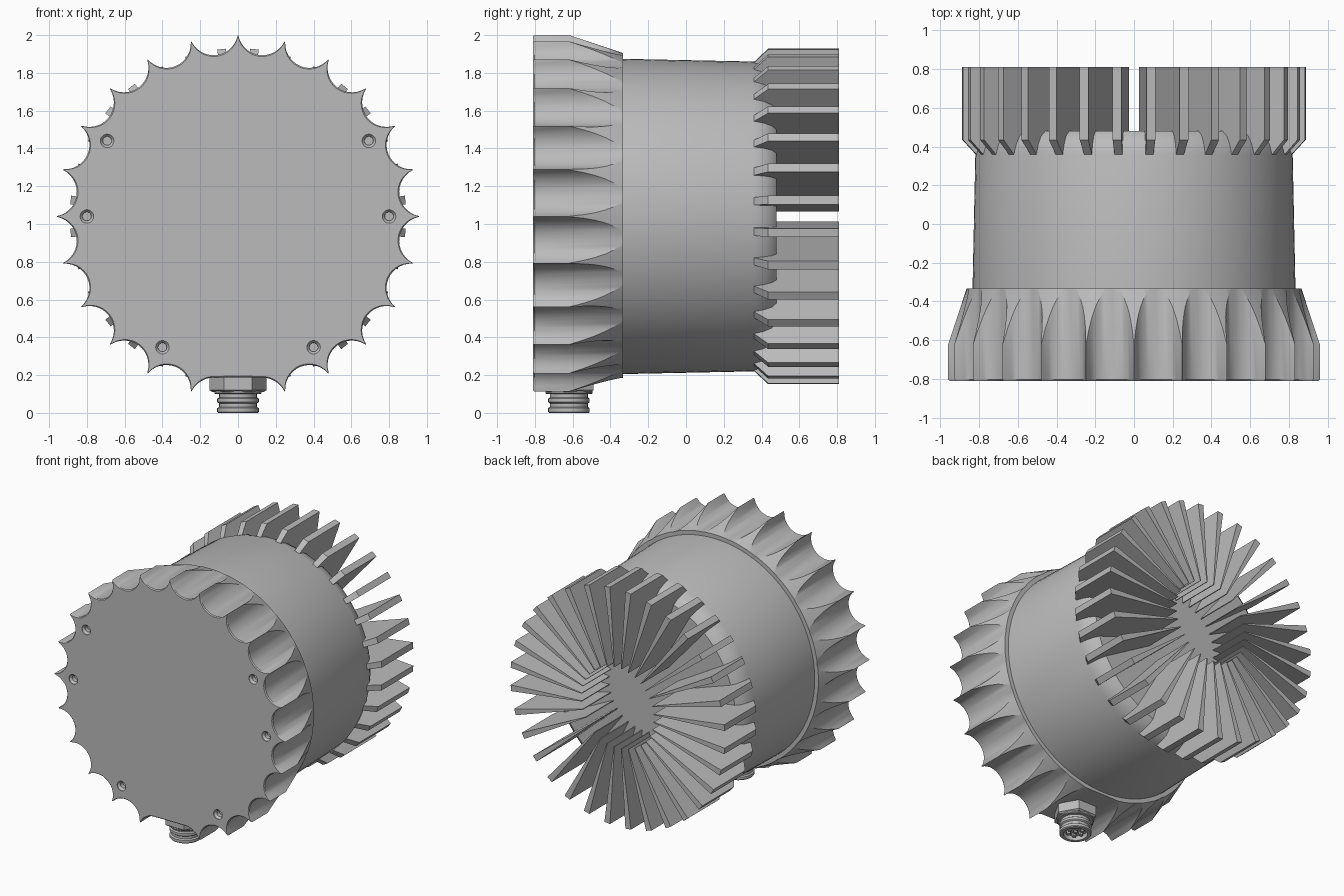
import bpy, bmesh
from math import sin, cos, pi, radians, sqrt
from mathutils import Vector, Matrix

if "Cube" in bpy.data.objects:
    bpy.data.objects.remove(bpy.data.objects["Cube"])

CZ = 1.04          # height of the main axis
TEETH = 24
FINS = 32

metal = bpy.data.materials.new("grey_metal")
metal.use_nodes = True
metal.diffuse_color = (0.5, 0.5, 0.5, 1)
metal.node_tree.nodes["Principled BSDF"].inputs["Base Color"].default_value = (0.5, 0.5, 0.5, 1)


def main_axis(r, a, h):
    return Vector((r * cos(a), h, CZ + r * sin(a)))


def plug_axis(r, a, h):
    return Vector((r * cos(a), -0.62 + r * sin(a), h))


def finish(name, bm, smooth=True):
    bmesh.ops.remove_doubles(bm, verts=bm.verts, dist=1e-5)
    bmesh.ops.recalc_face_normals(bm, faces=bm.faces)
    mesh = bpy.data.meshes.new(name)
    bm.to_mesh(mesh)
    bm.free()
    mesh.materials.append(metal)
    obj = bpy.data.objects.new(name, mesh)
    bpy.context.collection.objects.link(obj)
    if smooth:
        bpy.ops.object.select_all(action='DESELECT')
        obj.select_set(True)
        bpy.context.view_layer.objects.active = obj
        bpy.ops.object.shade_smooth_by_angle(angle=radians(30))
    return obj


def loft(bm, angles, column, place):
    """Skin columns of (radius, height) points around an axis and cap both ends."""
    cols = [[bm.verts.new(place(r, a, h)) for r, h in column(a)] for a in angles]
    for c, d in zip(cols, cols[1:] + cols[:1]):
        for i in range(len(c) - 1):
            bm.faces.new((c[i], c[i + 1], d[i + 1], d[i]))
    bm.faces.new([c[0] for c in cols])
    bm.faces.new([c[-1] for c in cols])


def lathe(name, profile, segments, place):
    bm = bmesh.new()
    loft(bm, [2 * pi * i / segments for i in range(segments)], lambda a: profile, place)
    return finish(name, bm)


# Scalloped front ring: straight round flutes that run out on a cone
STEP = 2 * pi / TEETH
TIP, NECK, CUT, MID = 0.96, 0.865, 0.13, 0.992
Y0, Y1, Y2 = -0.81, -0.62, -0.335


def flute_radius(a):
    if abs(a - 1.5 * pi) < STEP / 2:             # flat seat for the connector
        return 0.853 / cos(a - 1.5 * pi)
    phi = a % STEP - STEP / 2
    return min(TIP, MID * cos(phi) - sqrt(max(0, CUT ** 2 - (MID * sin(phi)) ** 2)))


def ring_column(a):
    r = flute_radius(a)
    run_out = min(Y2, Y1 + (TIP - r) / (TIP - NECK) * (Y2 - Y1))
    return [(r - 0.007, Y0), (r, Y0 + 0.007), (r, run_out), (min(r, NECK), Y2 + 0.001)]


SUB = 16
angles = [k * STEP + STEP / 2 * (1 + sin(pi * (j / SUB - 0.5)))
          for k in range(TEETH) for j in range(SUB)]
bm = bmesh.new()
loft(bm, angles, ring_column, main_axis)
ring = finish("front_ring", bm, smooth=False)

# Countersunk screw holes in the front face
bm = bmesh.new()
for deg in (0, 30, 150, 180, 240, 300):
    c = main_axis(0.8, radians(deg), 0)

    def hole(r, a, h, c=c):
        return Vector((c.x + r * cos(a), h, c.z + r * sin(a)))
    loft(bm, [2 * pi * i / 20 for i in range(20)],
         lambda a: [(0.036, Y0 - 0.02), (0.036, Y0 + 0.004), (0.023, Y0 + 0.02), (0.023, Y0 + 0.05)], hole)
cutter = finish("hole_cutter", bm, smooth=False)
cutter.hide_render = True
mod = ring.modifiers.new("holes", 'BOOLEAN')
mod.operation, mod.solver, mod.object = 'DIFFERENCE', 'EXACT', cutter
bpy.ops.object.select_all(action='DESELECT')
ring.select_set(True)
bpy.context.view_layer.objects.active = ring
bpy.ops.object.modifier_apply(modifier=mod.name)
bpy.ops.object.shade_smooth_by_angle(angle=radians(30))
bpy.data.objects.remove(cutter)

# Drum body with a rounded shoulder at the back
lathe("drum_body", [(0.835, -0.36), (0.82, 0.36), (0.805, 0.41), (0.78, 0.455), (0.745, 0.48)],
      96, main_axis)

# Radial cooling fins: wedges that thin towards the centre
outline = [(0.3, 0.46), (0.3, 0.81), (0.89, 0.81), (0.89, 0.435), (0.82, 0.36), (0.74, 0.36)]
bm = bmesh.new()
for k in range(FINS):
    a = 2 * pi * (k + 0.5) / FINS
    side = Vector((-sin(a), 0, cos(a)))
    sides = []
    for s in (-1, 1):
        sides.append([bm.verts.new(main_axis(r, a, y) + side * s * (0.003 + 0.02 * (r - 0.3) / 0.59))
                      for r, y in outline])
    bm.faces.new(sides[0])
    bm.faces.new(sides[1][::-1])
    n = len(outline)
    for i in range(n):
        j = (i + 1) % n
        bm.faces.new((sides[0][i], sides[1][i], sides[1][j], sides[0][j]))
finish("cooling_fins", bm, smooth=False)

# Connector: hex nut, collar and threaded barrel with an open socket
lathe("connector_nut", [(0.135, 0.11), (0.15, 0.12), (0.15, 0.2)], 6, plug_axis)
lathe("connector_collar", [(0.12, 0.1), (0.125, 0.105), (0.125, 0.2)], 32, plug_axis)
lathe("connector_barrel",
      [(0.082, 0.035), (0.082, 0.0), (0.105, 0.0), (0.11, 0.006), (0.11, 0.025), (0.1, 0.032),
       (0.1, 0.05), (0.11, 0.057), (0.11, 0.075), (0.1, 0.082), (0.1, 0.12)], 32, plug_axis)

# Contact pins inside the socket
bm = bmesh.new()
for k in range(7):
    r = 0.0 if k == 0 else 0.05
    a = 2 * pi * k / 6
    bmesh.ops.create_cone(bm, cap_ends=True, segments=12, radius1=0.014, radius2=0.014, depth=0.03,
                          matrix=Matrix.Translation(plug_axis(r, a, 0.025)))
finish("connector_pins", bm)
